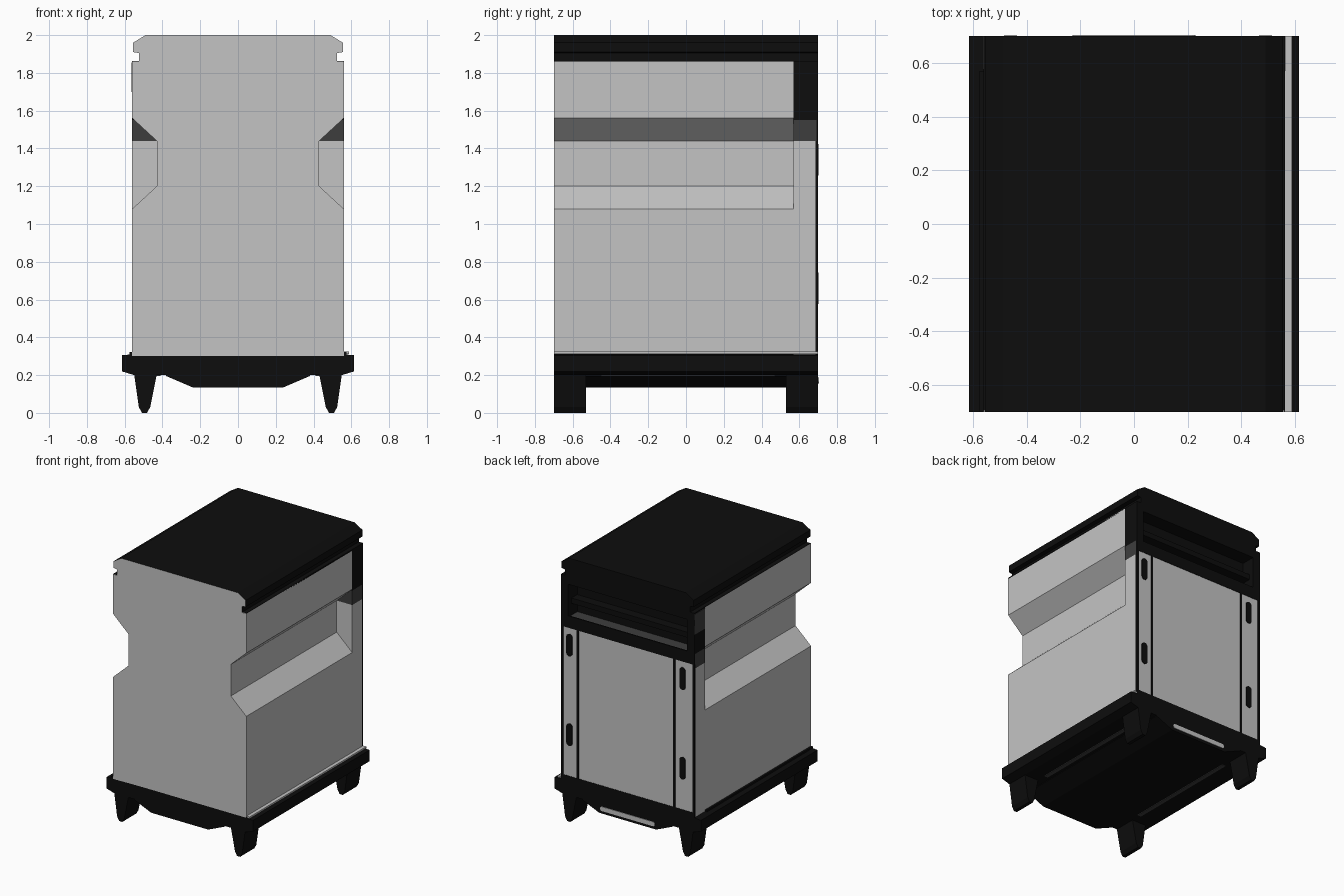
import bpy, bmesh, math

if "Cube" in bpy.data.objects:
    bpy.data.objects.remove(bpy.data.objects["Cube"])

def mat(name, v):
    m = bpy.data.materials.new(name)
    m.diffuse_color = (v, v, v, 1)
    m.use_nodes = True
    m.node_tree.nodes["Principled BSDF"].inputs["Base Color"].default_value = m.diffuse_color
    return m

GREY = mat("panel grey", 0.55)
BLACK = mat("trim black", 0.004)
DARK = mat("dark grey", 0.048)

def finish(name, bm, mats):
    bmesh.ops.recalc_face_normals(bm, faces=bm.faces)
    me = bpy.data.meshes.new(name)
    bm.to_mesh(me)
    bm.free()
    for m in mats:
        me.materials.append(m)
    ob = bpy.data.objects.new(name, me)
    bpy.context.collection.objects.link(ob)
    return ob

def extrude_y(name, pts, y0, y1, m):
    """Extrude an xz outline from y0 to y1."""
    bm = bmesh.new()
    f = bm.faces.new([bm.verts.new((x, y0, z)) for x, z in pts])
    r = bmesh.ops.extrude_face_region(bm, geom=[f])
    for v in r["geom"]:
        if isinstance(v, bmesh.types.BMVert):
            v.co.y = y1
    return finish(name, bm, [m])

def sym(half):
    """Mirror a right-hand outline (bottom to top) into a closed loop."""
    return half + [(-x, z) for x, z in reversed(half)]

def box(name, x0, x1, y0, y1, z0, z1, m):
    return extrude_y(name, [(x0, z0), (x1, z0), (x1, z1), (x0, z1)], y0, y1, m)

# main shell with the side grip channels
extrude_y("body_shell", sym([(.56, .30), (.56, 1.08), (.43, 1.20), (.43, 1.44),
                             (.56, 1.56), (.56, 1.86)]), -.70, .57, GREY)

# lid, black with a grey front end
lid = extrude_y("lid", sym([(.525, 1.86), (.525, 1.905), (.555, 1.91),
                            (.555, 1.96), (.49, 2.0)]), -.70, .70, BLACK)
lid.data.materials.append(GREY)
for p in lid.data.polygons:
    if p.normal.y < -.9:
        p.material_index = 1
for s in (-1, 1):
    a, b = sorted((s * .50, s * .56))
    box("lid_edge_rail", a, b, -.695, .70, 1.852, 1.862, BLACK)

# rear frame: grey columns, dark band, black open bay
box("rear_lower_frame", -.56, .56, .57, .685, .30, 1.44, GREY)
box("rear_band", -.56, .56, .57, .69, 1.44, 1.55, DARK)
box("rear_bay_back", -.56, .56, .57, .59, 1.55, 1.86, BLACK)
for s in (-1, 1):
    a, b = sorted((s * .50, s * .56))
    box("rear_bay_side", a, b, .59, .70, 1.55, 1.86, BLACK)
box("rear_bay_top", -.50, .50, .59, .70, 1.80, 1.86, BLACK)
box("rear_bay_sill", -.56, .56, .69, .70, 1.47, 1.56, BLACK)
box("rear_bay_shelf", -.50, .50, .59, .66, 1.64, 1.68, BLACK)
box("left_corner_patch", -.563, -.558, .575, .70, 1.70, 1.855, DARK)

# rear door with black seams
box("rear_door", -.545, .545, .685, .697, .345, 1.47, GREY)
for x in (.42, -.39):
    box("door_seam", x - .008, x + .008, .69, .70, .345, 1.47, BLACK)
for s in (-1, 1):
    a, b = sorted((s * .543, s * .56))
    box("door_edge", a, b, .685, .70, .31, 1.47, BLACK)
box("door_bottom_edge", -.56, .56, .685, .70, .30, .345, BLACK)

def slot(name, cx, cz, w, h, y0, y1, m):
    """Rounded slot plate, w wide and h high."""
    r = min(w, h) / 2
    pts = []
    for i in range(16):
        a = math.tau * (i + .5) / 16
        sx, sz = math.copysign(1, math.cos(a)), math.copysign(1, math.sin(a))
        pts.append((cx + sx * (w / 2 - r) + r * math.cos(a),
                    cz + sz * (h / 2 - r) + r * math.sin(a)))
    return extrude_y(name, pts, y0, y1, m)

# door latches
for x in (.49, -.46):
    for z in (.66, 1.34):
        slot("door_latch", x, z, .05, .17, .693, .702, BLACK)

# base pallet and underside tray
extrude_y("base_pallet", sym([(.55, .20), (.615, .22), (.615, .305), (.56, .31)]),
          -.70, .70, BLACK)
for s in (-1, 1):
    a, b = sorted((s * .558, s * .575))
    box("base_lip", a, b, -.70, .57, .30, .322, BLACK)
box("base_top_strip", .562, .588, -.70, .70, .312, .324, GREY)
extrude_y("under_tray", sym([(.24, .135), (.38, .195), (.38, .21)]),
          -.70, .70, BLACK)
slot("tray_rear_slot", 0, .172, .46, .034, .698, .704, GREY)
for s in (-1, 1):
    a, b = sorted((s * .41, s * .44))
    box("underside_slot", a, b, -.45, .47, .195, .203, DARK)

# four tapered feet
foot = [(.43, .205), (.465, .03), (.482, 0), (.508, 0), (.525, .03), (.55, .205)]
for s in (-1, 1):
    for y in (-.70, .53):
        extrude_y("foot", [(s * x, z) for x, z in foot], y, y + .17, BLACK)
